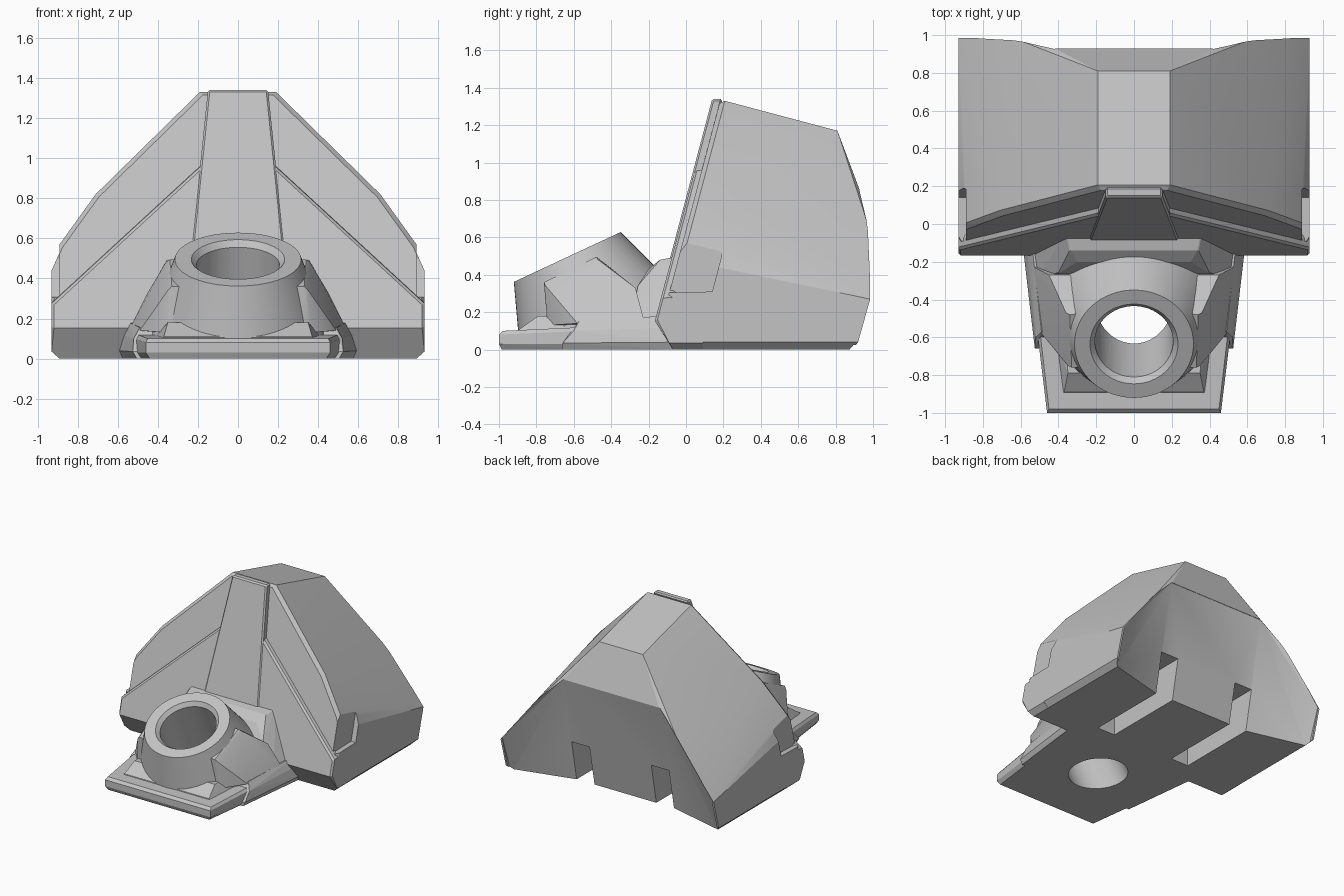
import bpy, bmesh, math
from mathutils import Vector, Matrix

if "Cube" in bpy.data.objects:
    bpy.data.objects.remove(bpy.data.objects["Cube"])

grey = bpy.data.materials.new("plain_grey")
grey.use_nodes = True
grey.diffuse_color = (0.55, 0.55, 0.55, 1)
grey.node_tree.nodes["Principled BSDF"].inputs["Base Color"].default_value = (0.55, 0.55, 0.55, 1)


def finish(name, bm):
    bmesh.ops.recalc_face_normals(bm, faces=bm.faces[:])
    mesh = bpy.data.meshes.new(name)
    bm.to_mesh(mesh)
    bm.free()
    mesh.materials.append(grey)
    ob = bpy.data.objects.new(name, mesh)
    bpy.context.collection.objects.link(ob)
    return ob


def activate(ob):
    bpy.ops.object.select_all(action='DESELECT')
    ob.select_set(True)
    bpy.context.view_layer.objects.active = ob


def hull(name, points, mirror=True, flip=1):
    """Convex block around the points, optionally doubled across x = 0."""
    bm = bmesh.new()
    for x, y, z in points:
        bm.verts.new((x * flip, y, z))
        if mirror:
            bm.verts.new((-x, y, z))
    res = bmesh.ops.convex_hull(bm, input=bm.verts[:])
    junk = [g for g in res["geom_interior"] + res["geom_unused"] if isinstance(g, bmesh.types.BMVert)]
    bmesh.ops.delete(bm, geom=list(set(junk)), context='VERTS')
    bmesh.ops.dissolve_limit(bm, angle_limit=0.02, verts=bm.verts[:], edges=bm.edges[:])
    return finish(name, bm)


def prism(name, front, back):
    """Solid between two matching polygons."""
    bm = bmesh.new()
    a = [bm.verts.new(p) for p in front]
    b = [bm.verts.new(p) for p in back]
    bm.faces.new(a)
    bm.faces.new(b[::-1])
    for i in range(len(a)):
        j = (i + 1) % len(a)
        bm.faces.new((a[i], b[i], b[j], a[j]))
    return finish(name, bm)


def cut(ob, cutters):
    for c in cutters:
        c.hide_render = True
        mod = ob.modifiers.new("cut", 'BOOLEAN')
        mod.operation = 'DIFFERENCE'
        mod.solver = 'EXACT'
        mod.object = c
        activate(ob)
        bpy.ops.object.modifier_apply(modifier=mod.name)


def bevel(ob, width):
    mod = ob.modifiers.new("edge", 'BEVEL')
    mod.width = width
    mod.segments = 1
    mod.limit_method = 'ANGLE'
    mod.angle_limit = math.radians(35)


def smooth(ob, degrees):
    activate(ob)
    bpy.ops.object.shade_smooth_by_angle(angle=math.radians(degrees))


def box(name, x0, x1, y0, y1, z0, z1):
    return hull(name, [(x, y, z) for x in (x0, x1) for y in (y0, y1) for z in (z0, z1)], mirror=False)


def lean_point(x, z, depth):
    """Point on the leaning front, set back by depth."""
    return (x, -0.17 + 0.265 * (z - 0.17) + depth, z)


# Hood: main wedge with a sloping roof and a chamfered front rim
front = [(.93, .17), (.93, .48), (.89, .57), (.71, .82), (.19, 1.33)]
back = [(.19, .81, 1.17), (.42, .93, .85), (.64, .985, .63), (.93, .985, .27),
        (.93, .92, .04), (.89, .89, 0)]
hood = hull("hood", [lean_point(x, z, .07) for x, z in front]
            + [lean_point(x - .015, z - .015, .045) for x, z in front]
            + back + [(.93, -.03, .04), (.89, -.02, 0)])

# Splayed rear recess, underside grooves and side pockets
recess = [(.42, .925, .855), (.42, .745, -.05), (.65, .982, .635), (.915, .983, .28), (.915, .87, -.05)]
cutters = [hull("recess_cutter", recess + [(x, 1.3, z) for x, y, z in recess])]
pocket = [(-.3, .3), (.14, .31), (.19, .5), (.17, .62), (-.3, .62)]
for s in (-1, 1):
    cutters.append(box("groove_cutter", s * .27, s * .425, .1, 1.1, -.1, .32))
    cutters.append(prism("pocket_cutter", [(s * .89, y, z) for y, z in pocket],
                         [(s * 1.1, y, z) for y, z in pocket]))
cut(hood, cutters)
smooth(hood, 20)

# Front plating: centre spine over a broad lower plate with a tucked chin
spine_outline = [(-.15, 1.34), (.15, 1.34), (.27, .17), (-.27, .17)]
spine = prism("front_spine", [lean_point(x, z, 0) for x, z in spine_outline],
              [lean_point(x, z, .055) for x, z in spine_outline])
bevel(spine, .01)
lower = [(.18, .97), (.93, .28), (.93, .165)]
plate = hull("lower_front_plate", [lean_point(x, z, .06) for x, z in lower]
             + [lean_point(x - .012, z - .012, .008) for x, z in lower]
             + [lean_point(x, z - .005, .02) for x, z in lower]
             + [(.93, -.09, .035), (.89, -.07, 0), (.93, .09, .17), (.93, .09, .035), (.89, .09, 0)])
smooth(plate, 20)

# Base: thin front tray, raised pad and thicker rear tier
tray = hull("base_tray", [(.46, -1, .03), (.44, -.985, 0), (.46, -1, .08), (.45, -.98, .1),
                          (.515, -.55, .03), (.495, -.55, 0), (.515, -.55, .1), (.5, -.55, .12)])
pad = hull("tray_pad", [(.38, -.895, .09), (.37, -.89, .11), (.35, -.79, .18),
                        (.36, -.6, .18), (.42, -.6, .1)])
tier = hull("base_tier", [(.525, -.66, .035), (.505, -.66, 0), (.52, -.6, .1), (.49, -.57, .155),
                          (.6, -.02, .04), (.58, -.02, 0), (.58, -.02, .12), (.55, -.02, .185)])

# Tilted socket cone
tilt = Matrix.Translation(Vector((0, -.635, .495))) @ Matrix.Rotation(math.radians(25), 4, 'X')


def cone(r_low, r_high, low, high):
    bm = bmesh.new()
    bmesh.ops.create_cone(bm, cap_ends=True, segments=64, radius1=r_low, radius2=r_high, depth=high - low)
    bmesh.ops.translate(bm, verts=bm.verts[:], vec=(0, 0, (high + low) / 2))
    bm.transform(tilt)
    return bm


def trim(bm, point, normal):
    """Cut away everything beyond a plane and close the cut."""
    res = bmesh.ops.bisect_plane(bm, geom=bm.verts[:] + bm.edges[:] + bm.faces[:],
                                 plane_co=point, plane_no=normal, clear_outer=True)
    rim = [g for g in res["geom_cut"] if isinstance(g, bmesh.types.BMEdge)]
    bmesh.ops.holes_fill(bm, edges=rim, sides=0)


bm = cone(.315 + .8 * .364, .315, -.8, 0)
trim(bm, (0, 0, .03), (0, 0, -1))
trim(bm, (0, .05, 0), (0, 1, 0))
socket = finish("socket", bm)

# Rear gusset and side brackets around the socket
gusset = hull("rear_gusset", [(.36, -.04, .5), (.34, -.14, .48), (.4, -.26, .34), (.52, -.3, .14),
                              (.56, -.02, .16), (.3, -.2, .43)])
bevel(gusset, .01)
brackets = []
for s, side in ((1, "left"), (-1, "right")):
    b = hull(side + "_bracket",
             [(.24, -.47, .49), (.34, -.48, .495), (.36, -.47, .48), (.24, -.76, .36), (.33, -.76, .36),
              (.35, -.75, .34), (.36, -.74, .13), (.49, -.58, .14), (.545, -.22, .14), (.45, -.27, .33),
              (.3, -.27, .33), (.3, -.25, .14), (.3, -.74, .13)], mirror=False, flip=s)
    brackets.append(b)

# Bore through the socket and base, with a countersunk rim
bore = finish("bore_cutter", cone(.207, .207, -1, .2))
sink = finish("countersink_cutter", cone(.19, .25, -.05, .02))
for ob in (socket, tray, tier, pad, gusset, *brackets):
    cut(ob, [bore])
cut(socket, [sink])
smooth(socket, 25)
for ob in brackets:
    smooth(ob, 30)

# Remove the cutters
for ob in cutters + [bore, sink]:
    bpy.data.objects.remove(ob)
